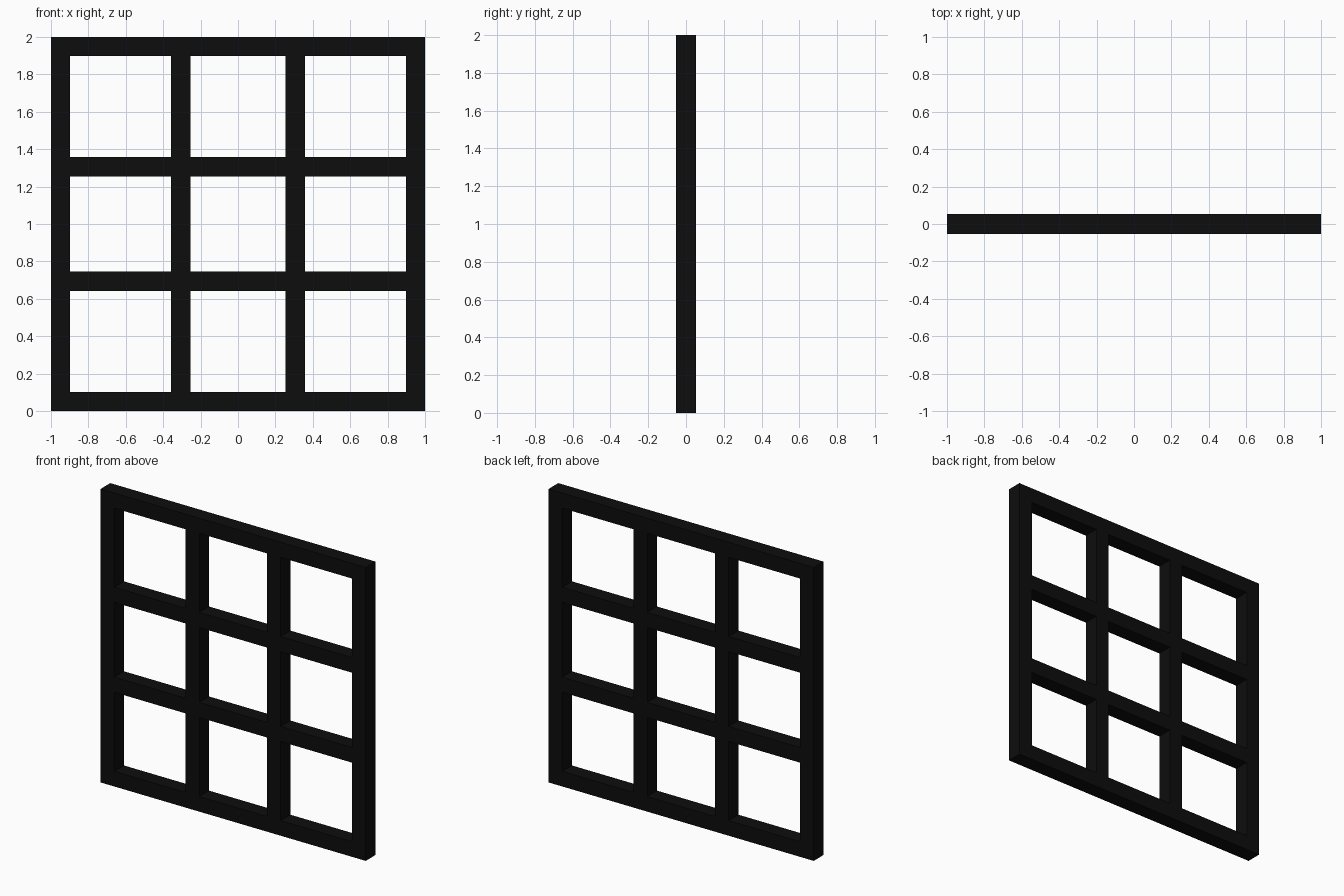
import bpy, bmesh

if "Cube" in bpy.data.objects:
    bpy.data.objects.remove(bpy.data.objects["Cube"])

HALF_DEPTH = 0.0525
# Bar edges along each axis: even intervals are bars, odd intervals are openings
CUTS = [-1.0, -0.897, -0.358, -0.255, 0.255, 0.358, 0.897, 1.0]

# Lattice face: every cell except the nine openings
bm = bmesh.new()
verts = [[bm.verts.new((x, -HALF_DEPTH, z + 1)) for z in CUTS] for x in CUTS]
n = len(CUTS) - 1
for i in range(n):
    for k in range(n):
        if i % 2 and k % 2:
            continue
        bm.faces.new((verts[i][k], verts[i + 1][k],
                      verts[i + 1][k + 1], verts[i][k + 1]))

# Thicken into one watertight solid
front = bm.faces[:]
extruded = bmesh.ops.extrude_face_region(bm, geom=front, use_keep_orig=True)["geom"]
back = [g for g in extruded if isinstance(g, bmesh.types.BMVert)]
bmesh.ops.translate(bm, verts=back, vec=(0, 2 * HALF_DEPTH, 0))
bmesh.ops.recalc_face_normals(bm, faces=bm.faces[:])

mesh = bpy.data.meshes.new("window_lattice")
bm.to_mesh(mesh)
bm.free()
lattice = bpy.data.objects.new("window_lattice", mesh)
bpy.context.collection.objects.link(lattice)

# Black paint
paint = bpy.data.materials.new("black_paint")
paint.diffuse_color = (0.004, 0.004, 0.004, 1)
paint.use_nodes = True
paint.node_tree.nodes["Principled BSDF"].inputs["Base Color"].default_value = paint.diffuse_color
mesh.materials.append(paint)
